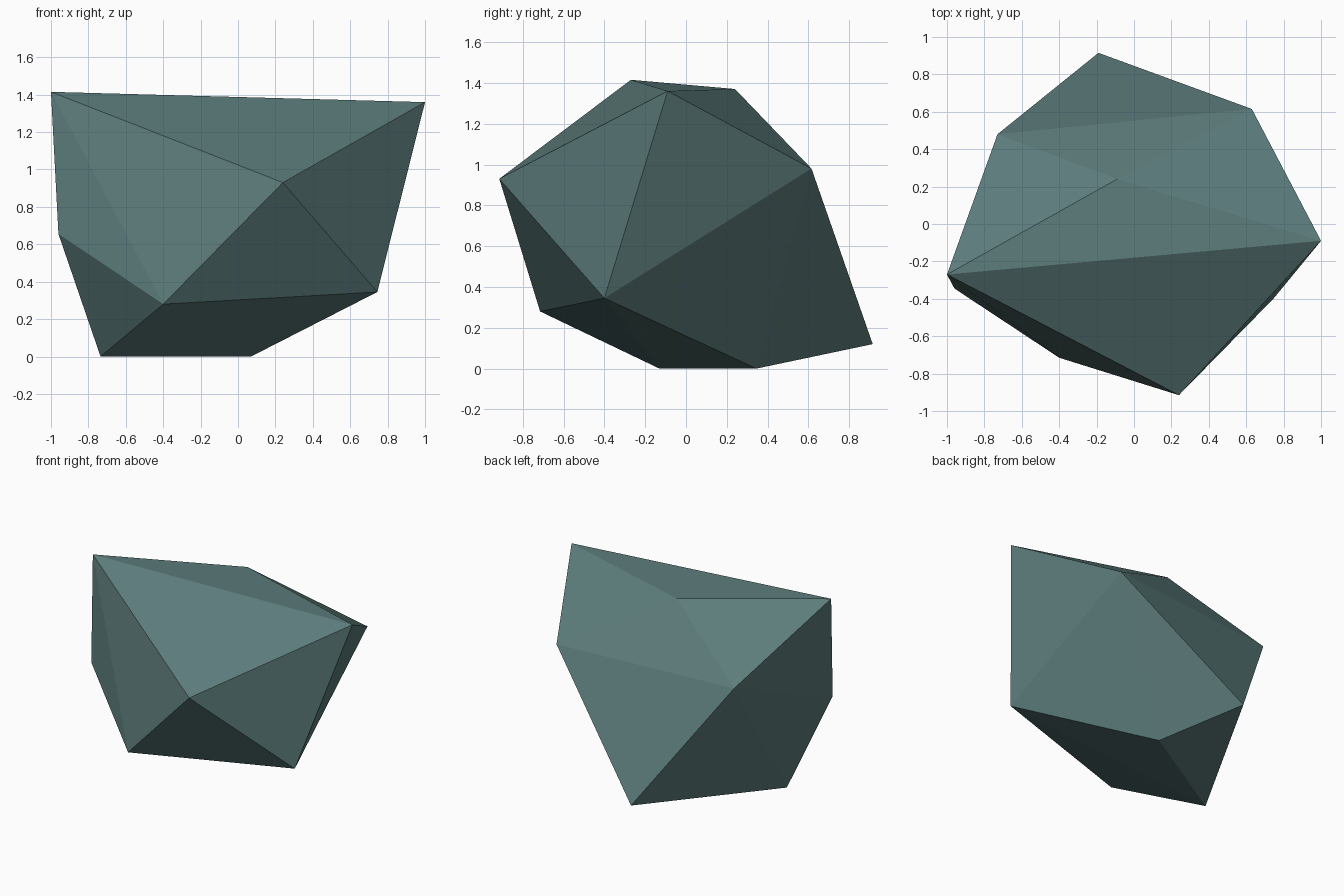
import bpy
import bmesh

if "Cube" in bpy.data.objects:
    bpy.data.objects.remove(bpy.data.objects["Cube"])

# Corner points of the faceted boulder
CORNERS = [
    (-1.00, -0.27, 1.415), (1.00, -0.09, 1.36), (-0.09, 0.24, 1.37),   # top
    (0.24, -0.915, 0.93), (0.63, 0.615, 0.98), (-0.73, 0.48, 0.965),   # shoulders
    (-0.96, -0.345, 0.655), (-0.40, -0.715, 0.28),                     # lower front left
    (0.745, -0.40, 0.345), (-0.19, 0.915, 0.12),                       # lower right, back
    (-0.735, -0.13, 0.0), (0.07, 0.345, 0.0),                          # base
]

# Stone colour
stone = bpy.data.materials.new("grey_teal_stone")
stone.diffuse_color = (0.107, 0.200, 0.197, 1.0)
stone.use_nodes = True
stone.node_tree.nodes["Principled BSDF"].inputs["Base Color"].default_value = stone.diffuse_color

# Boulder: flat facets stretched tightly over the corners
bm = bmesh.new()
for co in CORNERS:
    bm.verts.new(co)
bmesh.ops.convex_hull(bm, input=bm.verts[:])
bmesh.ops.recalc_face_normals(bm, faces=bm.faces[:])
mesh = bpy.data.meshes.new("boulder")
bm.to_mesh(mesh)
bm.free()
mesh.materials.append(stone)
boulder = bpy.data.objects.new("boulder", mesh)
bpy.context.collection.objects.link(boulder)
